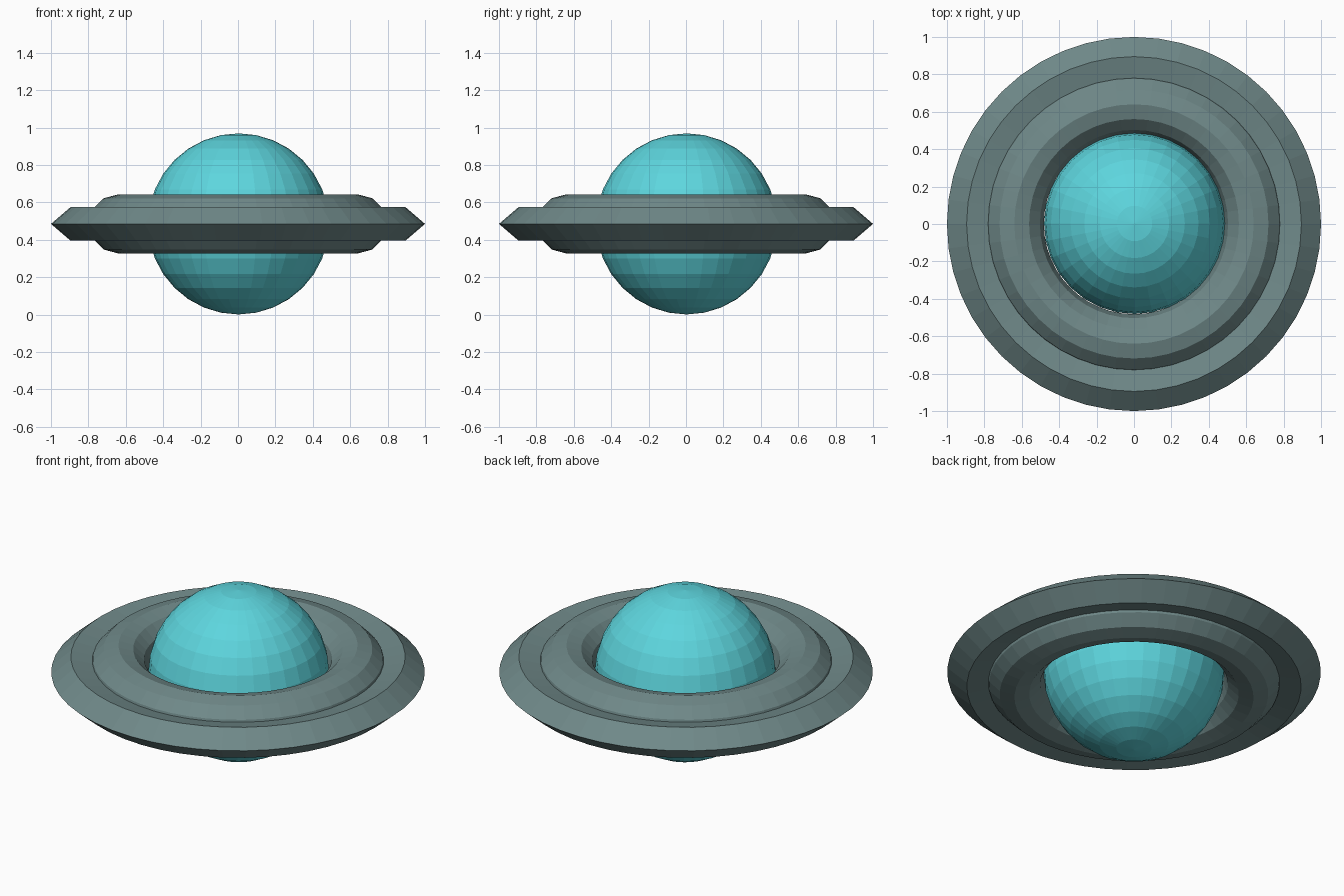
import bpy, bmesh, math

if "Cube" in bpy.data.objects:
    bpy.data.objects.remove(bpy.data.objects["Cube"])

CENTRE_Z = 0.485


def paint(obj, name, colour):
    mat = bpy.data.materials.get(name) or bpy.data.materials.new(name)
    mat.diffuse_color = (*colour, 1)
    mat.use_nodes = True
    mat.node_tree.nodes["Principled BSDF"].inputs["Base Color"].default_value = mat.diffuse_color
    obj.data.materials.append(mat)


def lathe_ring(name, section, segments):
    """Revolve a closed (radius, height) section around the z axis."""
    bm = bmesh.new()
    loops = []
    for i in range(segments):
        a = 2 * math.pi * i / segments
        loops.append([bm.verts.new((r * math.cos(a), r * math.sin(a), z)) for r, z in section])
    n = len(section)
    for i in range(segments):
        a, b = loops[i], loops[(i + 1) % segments]
        for j in range(n):
            k = (j + 1) % n
            bm.faces.new((a[j], b[j], b[k], a[k]))
    bmesh.ops.recalc_face_normals(bm, faces=bm.faces)
    mesh = bpy.data.meshes.new(name)
    bm.to_mesh(mesh)
    bm.free()
    obj = bpy.data.objects.new(name, mesh)
    obj.location.z = CENTRE_Z
    bpy.context.collection.objects.link(obj)
    paint(obj, "ring_grey", (0.16, 0.25, 0.25))
    return obj


# Central globe, a touch off centre inside the ring
bpy.ops.mesh.primitive_uv_sphere_add(segments=32, ring_count=16, radius=0.484,
                                     location=(0.003, 0.003, CENTRE_Z))
globe = bpy.context.object
globe.name = "globe"
paint(globe, "globe_cyan", (0.11, 0.67, 0.73))

# Inner round ring with a twelve-sided section
circle = [(0.64 + 0.158 * math.cos(math.radians(30 * i)),
           0.158 * math.sin(math.radians(30 * i))) for i in range(12)]
lathe_ring("inner_ring", circle, 48)

# Outer rim with a sharp edge, sloping gently down into the inner ring
rim = [(1.0, 0), (0.895, 0.09), (0.725, 0.055), (0.725, -0.055), (0.895, -0.09)]
lathe_ring("outer_rim", rim, 48)
